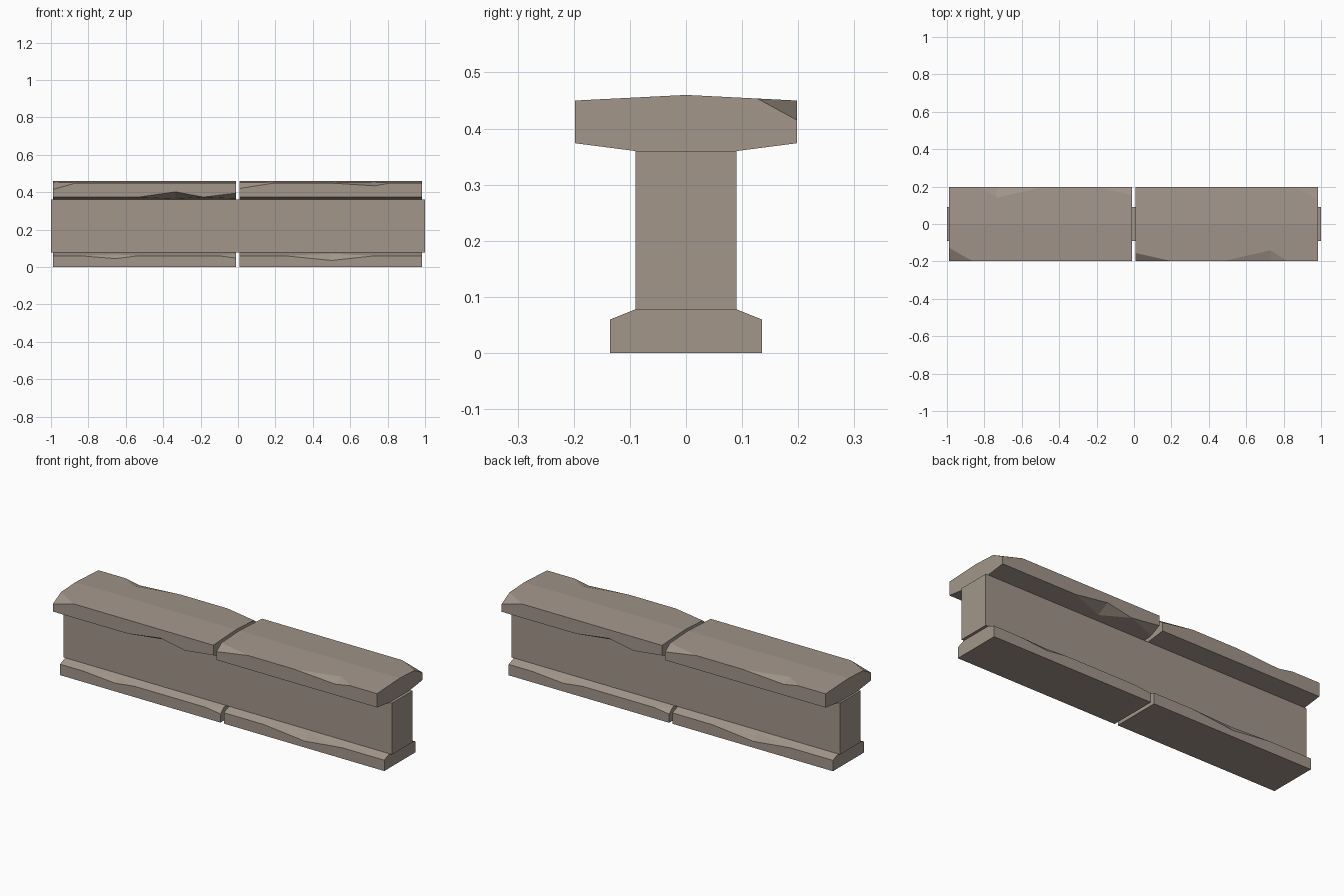
import bpy, bmesh, math
from mathutils import Vector, Matrix

if "Cube" in bpy.data.objects:
    bpy.data.objects.remove(bpy.data.objects["Cube"])

stone = bpy.data.materials.new("weathered stone")
stone.diffuse_color = (0.36, 0.305, 0.255, 1)
stone.use_nodes = True
stone.node_tree.nodes["Principled BSDF"].inputs["Base Color"].default_value = stone.diffuse_color


def lerp_keys(keys, x):
    """Chip size (along the face, down the side) at x."""
    if not keys or x <= keys[0][0]:
        return keys[0][1:] if keys and x == keys[0][0] else (0, 0)
    for k, n in zip(keys, keys[1:]):
        if k[0] <= x <= n[0]:
            f = (x - k[0]) / (n[0] - k[0])
            return tuple(k[i] + (n[i] - k[i]) * f for i in (1, 2))
    return (0, 0)


def section(profile, chips, x):
    """Profile at x, with each chippable corner split into two points."""
    pts = []
    for i, c in enumerate(profile):
        p = Vector(c)
        if i not in chips:
            pts.append(p)
            continue
        face, side = lerp_keys(chips[i], x)
        for q in (Vector(profile[i - 1]), Vector(profile[(i + 1) % len(profile)])):
            size = side if abs(q.x - p.x) < 1e-6 else face
            pts.append(p + (q - p).normalized() * size)
    return [(x, p.x, p.y) for p in pts]


def chipped_block(name, profile, chips, x0, x1, turned=False):
    xs = sorted({x0, x1} | {k[0] for keys in chips.values() for k in keys})
    bm = bmesh.new()
    rings = [[bm.verts.new(v) for v in section(profile, chips, x)] for x in xs]
    n = len(rings[0])
    for a, b in zip(rings, rings[1:]):
        for i in range(n):
            j = (i + 1) % n
            bm.faces.new((a[i], a[j], b[j], b[i]))
    bm.faces.new(rings[0][::-1])
    bm.faces.new(rings[-1])
    bmesh.ops.remove_doubles(bm, verts=bm.verts, dist=1e-4)
    bmesh.ops.recalc_face_normals(bm, faces=bm.faces)
    if turned:
        bm.transform(Matrix.Translation((-0.004, 0, 0)) @ Matrix.Rotation(math.pi, 4, 'Z'))
    me = bpy.data.meshes.new(name)
    bm.to_mesh(me)
    bm.free()
    me.materials.append(stone)
    bpy.context.collection.objects.link(bpy.data.objects.new(name, me))


# Wall core
chipped_block("wall_core", [(-.09, .077), (.09, .077), (.09, .36), (-.09, .36)], {}, -1, 1)

# Coping stones: the left one is the right one turned half round
cap = [(-.09, .36), (.09, .36), (.198, .374), (.198, .45),
       (0, .46), (-.198, .45), (-.198, .374)]
cap_chips = {
    2: [(.008, .06, .021), (.18, 0, 0), (.33, .07, .028), (.53, 0, 0)],
    3: [(.86, 0, 0), (.985, .071, .035)],
    5: [(.008, .043, .03), (.2, 0, 0), (.48, 0, 0), (.73, .058, .016), (.82, 0, 0)],
}

# Plinth stones
base = [(-.135, 0), (.135, 0), (.135, .06), (.09, .078), (-.09, .078), (-.135, .06)]
base_chips = {
    2: [(.008, .028, .012), (.1, 0, 0), (.53, 0, 0), (.65, .02, .015), (.84, 0, 0)],
    5: [(.25, 0, 0), (.5, .03, .025), (.73, 0, 0)],
}

for side, turned in (("right", False), ("left", True)):
    chipped_block("coping_" + side, cap, cap_chips, .008, .985, turned)
    chipped_block("plinth_" + side, base, base_chips, .008, .985, turned)
